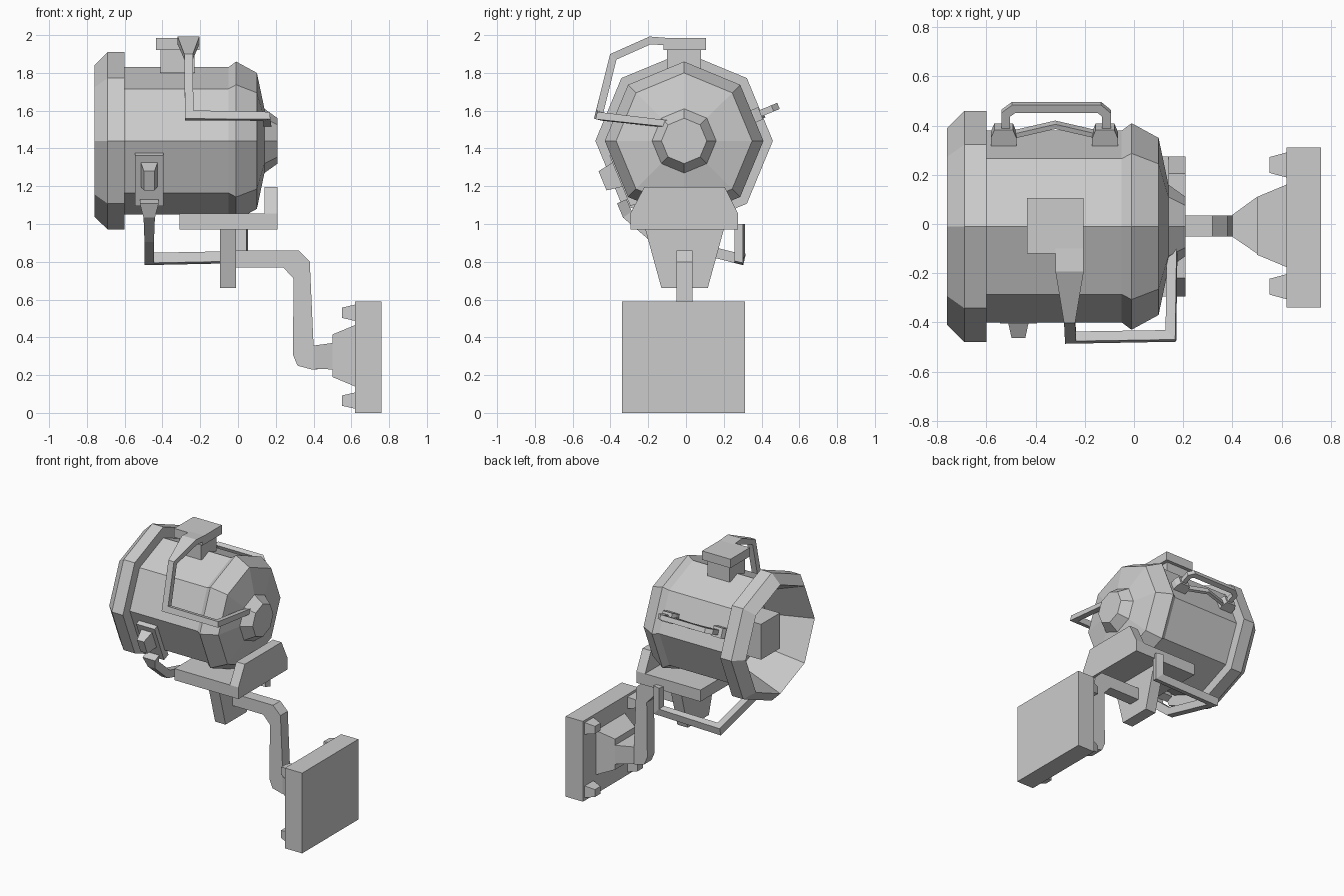
import bpy, bmesh, math
from mathutils import Vector as V

if "Cube" in bpy.data.objects:
    bpy.data.objects.remove(bpy.data.objects["Cube"])

CY, CZ = -0.01, 1.44                      # lamp axis
C, S = math.cos(math.pi / 8), math.sin(math.pi / 8)


def loft(name, rings, cap=True):
    """Skin equal-length rings of points and cap the ends."""
    bm = bmesh.new()
    vs = [[bm.verts.new(p) for p in r] for r in rings]
    n = len(rings[0])
    for a, b in zip(vs, vs[1:]):
        for i in range(n):
            j = (i + 1) % n
            bm.faces.new((a[i], a[j], b[j], b[i]))
    if cap:
        bm.faces.new(vs[0])
        bm.faces.new(vs[-1])
    bmesh.ops.recalc_face_normals(bm, faces=bm.faces)
    me = bpy.data.meshes.new(name)
    bm.to_mesh(me)
    bm.free()
    ob = bpy.data.objects.new(name, me)
    bpy.context.collection.objects.link(ob)
    return ob


def rect(c, u, v):
    c, u, v = V(c), V(u), V(v)
    return [c - u - v, c + u - v, c + u + v, c - u + v]


def xrect(x, y0, y1, z0, z1):
    return [V((x, y0, z0)), V((x, y1, z0)), V((x, y1, z1)), V((x, y0, z1))]


def box(name, x0, x1, y0, y1, z0, z1):
    return loft(name, [xrect(x0, y0, y1, z0, z1), xrect(x1, y0, y1, z0, z1)])


def bar(name, pts, side, w, h):
    """Mitred rectangular bar; w may be a list of widths along the path."""
    pts = [V(p) for p in pts]
    ws = w if isinstance(w, list) else [w] * len(pts)
    dirs = [(b - a).normalized() for a, b in zip(pts, pts[1:])]
    side = V(side)
    rings = []
    for i, p in enumerate(pts):
        din, dout = dirs[max(i - 1, 0)], dirs[min(i, len(dirs) - 1)]
        side = (side - din * side.dot(din)).normalized()
        t = (din + dout).normalized()
        ring = rect(p, side * ws[i] / 2, din.cross(side) * h / 2)
        rings.append([q - din * ((q - p).dot(t) / din.dot(t)) for q in ring])
        side = din.rotation_difference(dout) @ side
    return loft(name, rings)


def facet(x, n, d, s):
    """Point on a side facet: n out from the axis, d down the facet, s = side."""
    return V((x, CY + s * n * C + d * S, CZ + s * n * S - d * C))


# Octagonal lamp housing with hollow mouth and rear cap
profile = [(-.45, .28), (-.76, .40), (-.69, .47), (-.60, .47), (-.60, .39), (-.05, .39),
           (-.01, .42), (.10, .36), (.14, .17), (.21, .12)]
loft("lamp_housing", [[V((x, CY + r * math.cos(k * math.pi / 4), CZ + r * math.sin(k * math.pi / 4)))
                       for k in range(8)] for x, r in profile])
box("bulb_block", -.68, -.44, -.12, .10, 1.31, 1.57)

# Top block and its long side lever
box("top_stem", -.41, -.23, -.10, .08, 1.80, 1.925)
box("top_plate", -.435, -.205, -.12, .105, 1.92, 1.985)
bar("side_lever", [(-.262, -.10, 1.965), (-.262, -.19, 1.972), (-.262, -.385, 1.885), (-.258, -.462, 1.575),
                   (.15, -.455, 1.57), (.155, -.10, 1.53)],
    (1, 0, 0), [.115, .115, .045, .045, .04, .035], .04)

# Latch on the lower front facet
down = V((0, S, -C))
ux = V((1, 0, 0))
loft("latch_plate", [rect(facet(-.47, n, .065, -1), ux * .075, down * .145) for n in (.34, .395)])
loft("latch_knob", [rect(facet(-.47, n, .03, -1), ux * a, down * b)
                    for n, a, b in ((.39, .045, .07), (.48, .028, .055))])

# Grab handle with feet and arched strip on the upper back facet
for i, x in enumerate((-.53, -.118)):
    loft(f"handle_foot_{i}", [rect(facet(x, n, .02, 1), ux * a, down * .035)
                              for n, a in ((.35, .052), (.395, .052), (.43, .038))])
bar("grab_handle", [facet(x, n, .02, 1) for x, n in
                    ((-.522, .41), (-.522, .49), (-.49, .515), (-.14, .515), (-.112, .49), (-.112, .41))],
    down, .035, .035)
bar("handle_strip", [facet(x, n, .03, 1) for x, n in
                     ((-.50, .39), (-.44, .405), (-.32, .435), (-.20, .405), (-.14, .39))],
    down, .04, .02)

# Cradle: floor plate, tapered back plate, hanging bracket
box("cradle_floor", -.31, .21, -.295, .275, .97, 1.055)
loft("cradle_back", [xrect(.14, -.295, .275, 1.055, 1.055)[:2] + [V((.14, .205, 1.197)), V((.14, -.22, 1.197))],
                     xrect(.21, -.295, .275, 1.055, 1.055)[:2] + [V((.21, .205, 1.197)), V((.21, -.22, 1.197))]])
loft("hanging_bracket", [[V((x, y, z)) for y, z in ((-.215, .97), (.20, .97), (.115, .66), (-.13, .66))]
                         for x in (-.095, -.01)])

# Bent brace rod running under the lamp
bar("brace_rod", [(-.47, -.34, 1.12), (-.47, -.31, 1.05), (-.47, -.17, .93), (-.47, .285, .815),
                  (.022, .285, .825), (.022, .285, 1.0)],
    (1, 0, 0), [.10, .06, .05, .05, .045, .045], .055)

# Swan-neck arm
arm = [(-.02, .86), (.32, .86), (.38, .80), (.40, .355), (.42, .355), (.42, .23), (.39, .23), (.315, .25),
       (.29, .31), (.295, .71), (.24, .77), (-.02, .77)]
loft("arm", [[V((x, y, z)) for x, z in arm] for y in (-.05, .035)])

# Wall mount: neck, stepped base, plate and corner bolts
loft("mount_neck", [xrect(.39, -.045, .03, .235, .355), xrect(.50, -.12, .11, .23, .37)])
loft("mount_base", [xrect(.50, -.125, .11, .19, .415), xrect(.62, -.175, .16, .14, .465)])
box("wall_plate", .62, .76, -.34, .312, 0, .59)
for y in (.24, -.255):
    for z in (.065, .53):
        loft("corner_bolt", [rect((x, y, z), (0, h, 0), (0, 0, h * .85))
                             for x, h in ((.55, .032), (.625, .052))])
